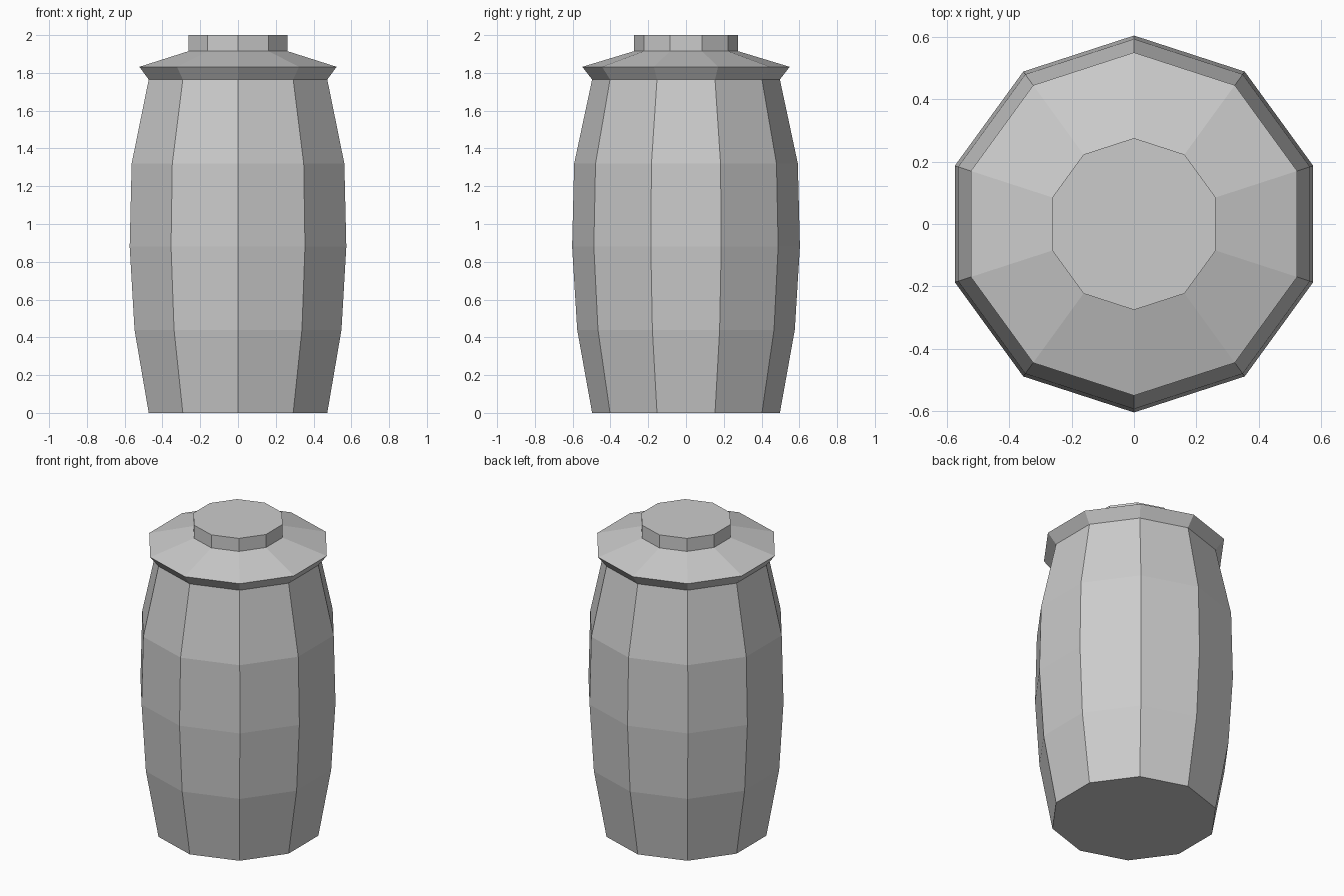
import bpy, bmesh
from math import cos, sin, pi

if "Cube" in bpy.data.objects:
    bpy.data.objects.remove(bpy.data.objects["Cube"])

SIDES = 10


def lathe(name, profile, cap_bottom=False, cap_top=False):
    """Ten-sided turned shape from (radius, height) pairs, a corner facing front."""
    bm = bmesh.new()
    rings = []
    for r, z in profile:
        angles = [pi / 2 + 2 * pi * i / SIDES for i in range(SIDES)]
        rings.append([bm.verts.new((r * cos(a), r * sin(a), z)) for a in angles])
    for low, high in zip(rings, rings[1:]):
        for i in range(SIDES):
            j = (i + 1) % SIDES
            bm.faces.new((low[i], low[j], high[j], high[i]))
    if cap_bottom:
        bm.faces.new(rings[0][::-1])
    if cap_top:
        bm.faces.new(rings[-1])
    mesh = bpy.data.meshes.new(name)
    bm.to_mesh(mesh)
    bm.free()
    obj = bpy.data.objects.new(name, mesh)
    bpy.context.collection.objects.link(obj)
    return obj


# Bulging barrel-shaped body, open where the lid sits
lathe("jar_body", [(0.497, 0), (0.576, 0.44), (0.603, 0.88),
                   (0.592, 1.32), (0.497, 1.765)], cap_bottom=True)

# Flared lid with a sloping top and short flat knob
lathe("jar_lid", [(0.497, 1.765), (0.549, 1.832), (0.275, 1.915),
                  (0.275, 2.0)], cap_top=True)
